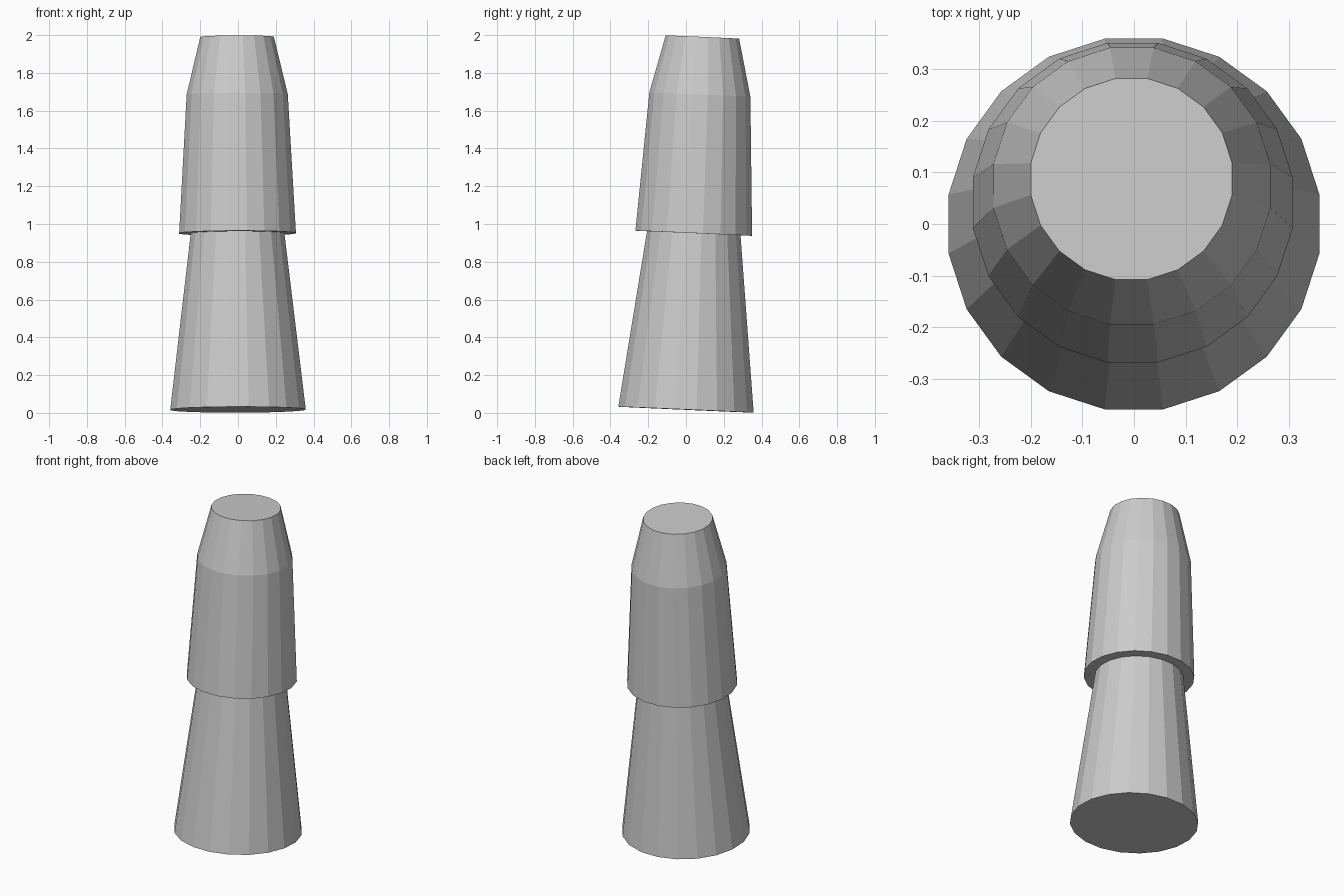
import bpy, bmesh, math

if "Cube" in bpy.data.objects:
    bpy.data.objects.remove(bpy.data.objects["Cube"])

SIDES = 20
LEAN = (-0.044, -0.0025, 0.0)   # the whole body leans slightly backward


def turned(name, profile):
    """Closed, flat-faced solid from (radius, height) rings along the leaning axis."""
    bm = bmesh.new()
    rings = []
    for r, z in profile:
        ring = []
        for i in range(SIDES):
            a = 2 * math.pi * (i + 0.5) / SIDES
            ring.append(bm.verts.new((r * math.cos(a), r * math.sin(a), z)))
        rings.append(ring)
    for lo, hi in zip(rings, rings[1:]):
        for i in range(SIDES):
            j = (i + 1) % SIDES
            bm.faces.new((lo[i], lo[j], hi[j], hi[i]))
    bm.faces.new(rings[0][::-1])
    bm.faces.new(rings[-1])
    mesh = bpy.data.meshes.new(name)
    bm.to_mesh(mesh)
    bm.free()
    obj = bpy.data.objects.new(name, mesh)
    bpy.context.collection.objects.link(obj)
    obj.location = (0, 0, 0.017)
    obj.rotation_euler = LEAN
    return obj


# flared lower body, tucked slightly into the sleeve
turned("tapered_base", [(0.363, 0.0), (0.249, 0.95)])

# wider upper sleeve with a sloping shoulder and flat top
turned("upper_sleeve", [(0.313, 0.935), (0.271, 1.67), (0.197, 1.975)])
